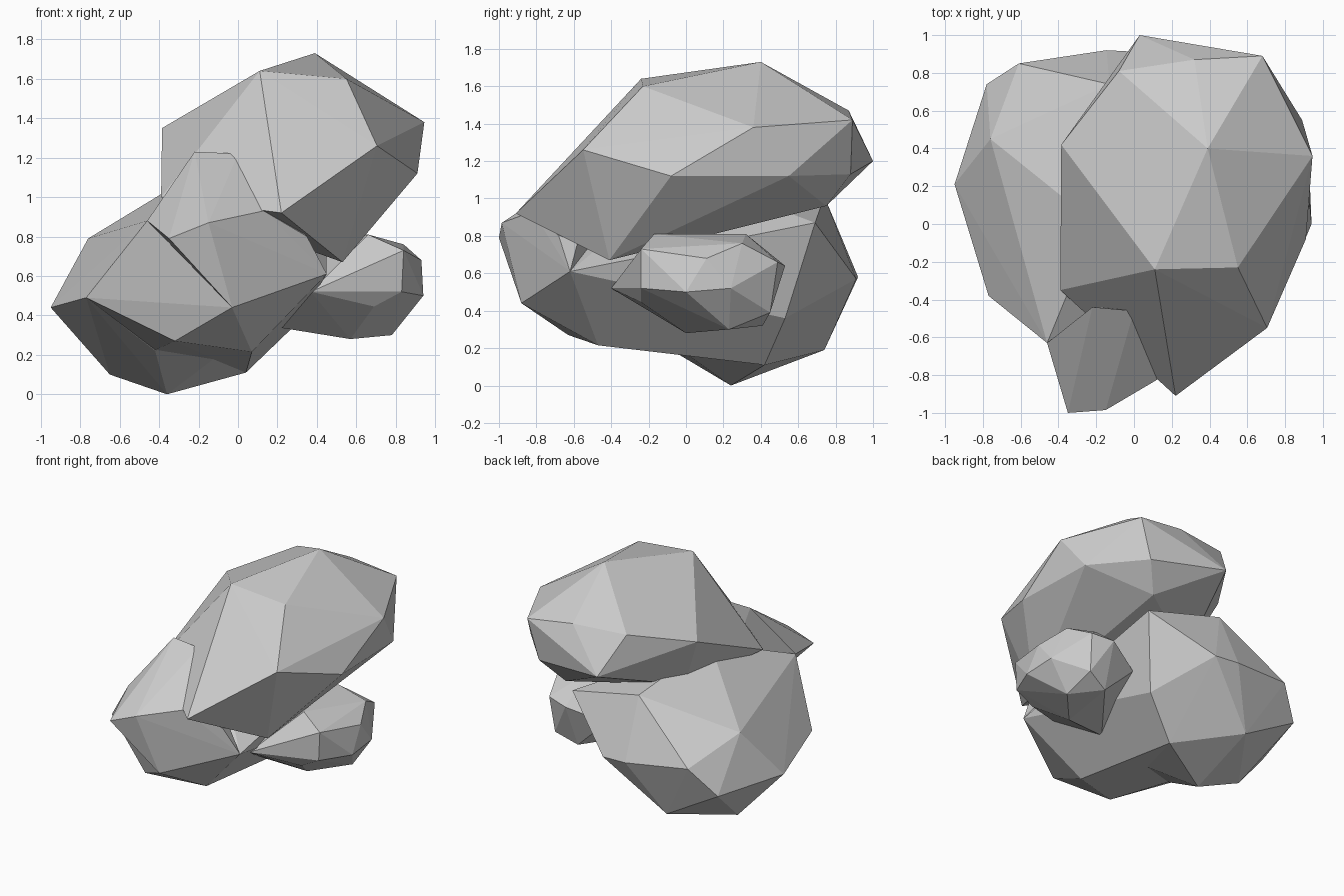
import bpy, bmesh


def boulder(name, *lumps):
    """Flat-faced rock: each lump is the convex hull of a few corner points."""
    bm = bmesh.new()
    for pts in lumps:
        verts = [bm.verts.new(p) for p in pts]
        res = bmesh.ops.convex_hull(bm, input=verts)
        junk = {v for v in res["geom_interior"] + res["geom_unused"]
                if isinstance(v, bmesh.types.BMVert)}
        bmesh.ops.delete(bm, geom=list(junk), context='VERTS')
    bmesh.ops.recalc_face_normals(bm, faces=bm.faces)
    mesh = bpy.data.meshes.new(name)
    bm.to_mesh(mesh)
    bm.free()
    ob = bpy.data.objects.new(name, mesh)
    bpy.context.collection.objects.link(ob)
    return ob


# Large slanted rock on top
boulder("upper_boulder", [
    (.39, .40, 1.73), (.11, -.24, 1.64), (.55, -.23, 1.60), (.945, .36, 1.38),
    (.91, -.08, 1.12), (.705, -.55, 1.26), (.22, -.91, .92), (.53, -.41, .67),
    (-.385, .42, 1.35), (-.39, -.35, 1.0), (-.08, .81, 1.47), (.03, 1.0, 1.2),
    (.32, .87, 1.47), (.68, .89, 1.42), (.89, .55, 1.12), (.59, .88, 1.13),
    (.46, .75, .96), (-.2, .3, .94)])

# Large base rock: rear body, front body, and the lump jutting out at its front
boulder("base_boulder", [
    (-.95, .21, .44), (-.76, .45, .79), (-.77, -.38, .49), (-.78, .74, .43),
    (-.61, .85, .63), (-.145, .92, .58), (.045, .91, .57), (-.65, .32, .10),
    (-.36, .74, .19), (-.36, .24, 0), (.04, .42, .11), (-.42, -.13, .22),
    (-.46, -.63, .88), (-.2, 0, 1.13), (.45, -.62, .61), (.30, .53, .36),
    (.45, .69, .87), (-.13, .74, 1.01)], [
    (.07, -.47, .215), (-.32, -.63, .27), (-.42, -.13, .225), (-.03, -.88, .44),
    (-.46, -.63, .88), (-.77, -.38, .49), (.45, -.62, .61), (.04, .42, .11),
    (.30, .53, .36), (0, 0, .8)], [
    (-.46, -.63, .88), (-.35, -1.0, .79), (-.15, -.985, .87), (-.22, -.44, 1.23),
    (0, -.46, 1.22), (.13, -.82, .93), (-.03, -.88, .44), (.35, -.68, .80),
    (.45, -.62, .61), (.05, -.45, .5)])

# Small rock tucked in at the right
boulder("small_boulder", [
    (.37, -.40, .52), (.84, -.24, .73), (.83, -.24, .52), (.69, -.24, .445),
    (.57, 0, .28), (.78, .23, .30), (.94, 0, .50), (.93, .24, .52),
    (.93, .11, .68), (.84, .30, .76), (.66, -.17, .81), (.60, .32, .81),
    (.78, .49, .66), (.62, .53, .64), (.76, .45, .39), (.60, .41, .32),
    (.20, -.10, .34), (.30, .20, .70), (.36, .42, .55)])
